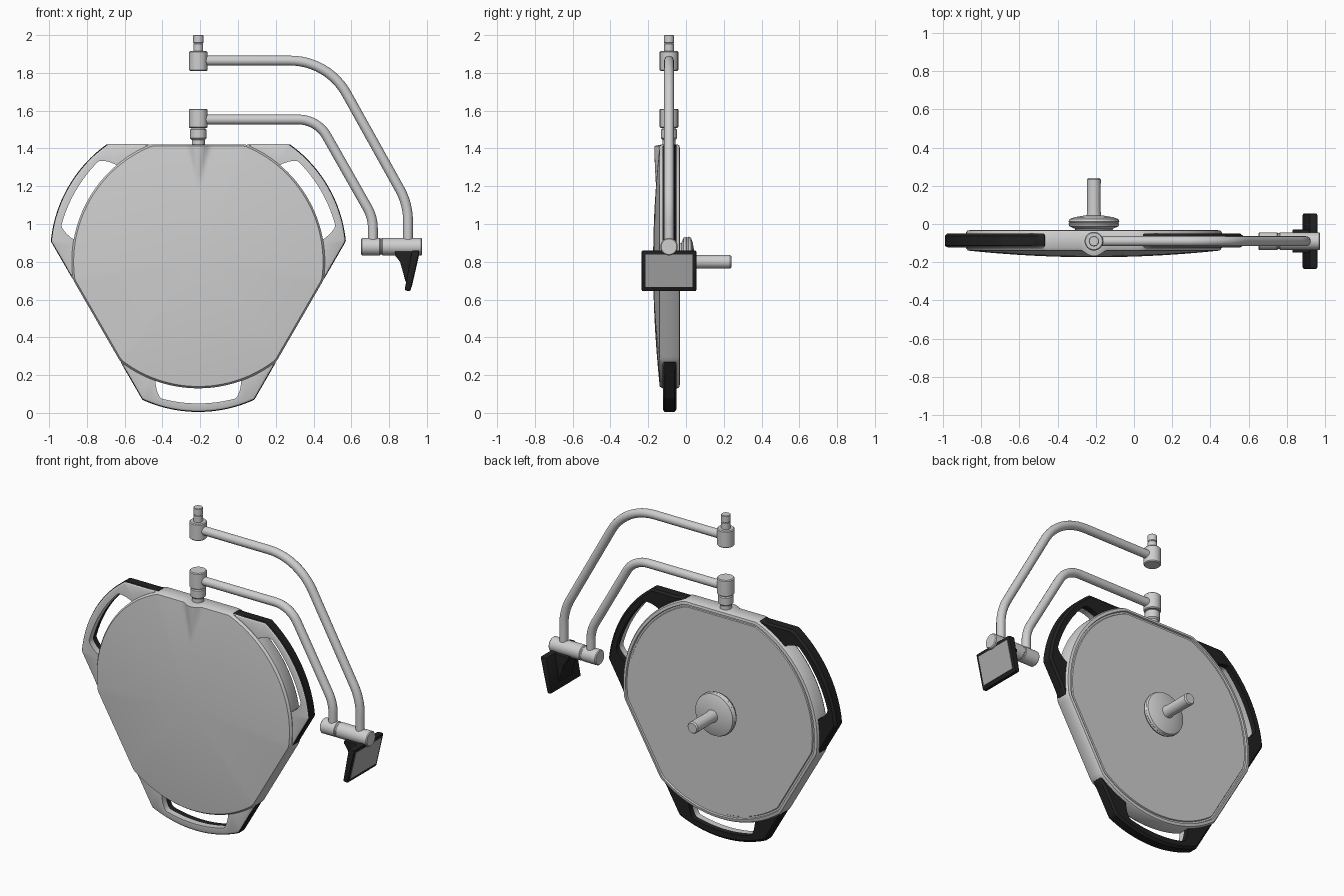
import bpy, bmesh, math
from mathutils import Vector

if "Cube" in bpy.data.objects:
    bpy.data.objects.remove(bpy.data.objects["Cube"])

CX, CZ, AXIS_Y = -0.21, 0.80, -0.09   # lamp centre and arm plane
R_DISC, R_FLAT, R_GRIP = 0.67, 0.622, 0.795


def material(name, c):
    m = bpy.data.materials.new(name)
    m.use_nodes = True
    m.diffuse_color = (c, c, c, 1)
    m.node_tree.nodes["Principled BSDF"].inputs["Base Color"].default_value = (c, c, c, 1)
    return m


LIGHT = material("light grey", 0.62)
BLACK = material("black", 0.015)
GLASS = material("screen grey", 0.42)


def finish(name, bm, mats, angle=35):
    bmesh.ops.recalc_face_normals(bm, faces=bm.faces)
    me = bpy.data.meshes.new(name)
    bm.to_mesh(me)
    bm.free()
    for m in mats:
        me.materials.append(m)
    for p in me.polygons:
        p.use_smooth = True
    me.set_sharp_from_angle(angle=math.radians(angle))
    ob = bpy.data.objects.new(name, me)
    bpy.context.collection.objects.link(ob)
    return ob


def bridge(bm, a, b, mat=0):
    n = len(a)
    for i in range(n):
        j = (i + 1) % n
        bm.faces.new((a[i], a[j], b[j], b[i])).material_index = mat


def lathe(name, profile, axis, origin, mat=LIGHT, steps=40):
    """Revolve (radius, height) points round an axis through origin."""
    bm = bmesh.new()
    turn = Vector((0, 0, 1)).rotation_difference(Vector(axis))
    rings = []
    for r, h in profile:
        rings.append([bm.verts.new(turn @ Vector((
            r * math.cos(math.tau * k / steps), r * math.sin(math.tau * k / steps), h)) + Vector(origin))
            for k in range(steps)])
    for a, b in zip(rings, rings[1:]):
        bridge(bm, a, b)
    bm.faces.new(rings[0])
    bm.faces.new(rings[-1])
    return finish(name, bm, [mat])


def cylinder(name, r, h0, h1, axis, origin, c=0.005):
    return lathe(name, [(r - c, h0), (r, h0 + c), (r, h1 - c), (r - c, h1)], axis, origin)


def tube(name, corners, radius):
    """Round pipe in the arm plane; corners are (x, z, tangent length)."""
    pts = []
    for i, (x, z, t) in enumerate(corners):
        p = Vector((x, AXIS_Y, z))
        if not t:
            pts.append(p)
            continue
        d0 = (Vector((corners[i - 1][0], AXIS_Y, corners[i - 1][1])) - p).normalized()
        d1 = (Vector((corners[i + 1][0], AXIS_Y, corners[i + 1][1])) - p).normalized()
        half = d0.angle(d1) / 2
        centre = p + (d0 + d1).normalized() * t / math.cos(half)
        a, b = p + d0 * t - centre, p + d1 * t - centre
        pts += [centre + a.slerp(b, k / 12) * a.length / a.slerp(b, k / 12).length for k in range(13)]
    cu = bpy.data.curves.new(name, "CURVE")
    cu.dimensions = "3D"
    cu.bevel_depth, cu.bevel_resolution, cu.use_fill_caps = radius, 6, True
    sp = cu.splines.new("POLY")
    sp.points.add(len(pts) - 1)
    for q, p in zip(sp.points, pts):
        q.co = (*p, 1)
    sp.use_smooth = True
    cu.materials.append(LIGHT)
    ob = bpy.data.objects.new(name, cu)
    bpy.context.collection.objects.link(ob)
    return ob


# Lamp head: a disc with three flats, domed front and recessed back panel
def disc_radius(theta):
    best = R_DISC
    for d in (90, 210, 330):
        c = math.cos(theta - math.radians(d))
        if c > 0.5:
            best = min(best, R_FLAT / c)
    return best


def dome_y(s):
    return -0.174 + 0.036 * s * s


def lamp_head():
    bm = bmesh.new()
    n = 240
    front = [(s / 20, dome_y(s / 20)) for s in range(1, 20)] + [(0.985, dome_y(0.985))]
    back = [(1, -0.125), (1, -0.045), (0.99, -0.035), (0.965, -0.032),
            (0.96, -0.042), (0.945, -0.042), (0.94, -0.036), (0.3, -0.036)]
    rings = []
    for k, (s, y) in enumerate(front + back):
        ring = []
        for i in range(n):
            t = math.tau * i / n
            r = disc_radius(t) * s
            x, z = r * math.cos(t), r * math.sin(t)
            yy = y
            # tapering swelling below the swivel
            if k < len(front) and z > 0.41:
                w = 0.06 * (z - 0.40) / 0.22
                yy -= 0.5 * w * max(0, 1 - (x / w) ** 2)
            ring.append(bm.verts.new((CX + x, yy, CZ + z)))
        rings.append(ring)
    for a, b in zip(rings, rings[1:]):
        bridge(bm, a, b)
    bm.faces.new(rings[0])
    bm.faces.new(rings[-1])
    finish("lamp_head", bm, [LIGHT])


lamp_head()


# Grips: swept section between disc edge and outer outline, open in the middle
def grip(name, direction):
    bm = bmesh.new()
    angles = sorted(set([a * 2 for a in range(-18, 19)] + [-37.5, 37.5, -15, 15, -17, 17, -19.5, 19.5,
                                                          -21.5, 21.5, -23, 23]))
    rings = []
    for a in angles:
        f = abs(a)
        outer = min(R_GRIP - 0.006 * (f / 21) ** 2, R_FLAT / math.cos(math.radians(60 - f)))
        inner = 0.655 + 0.095 * min(1, max(0, (20 - f) / 4.5)) ** 0.6
        c = min(0.014, 0.3 * (outer - inner))
        t = math.radians(direction + a)
        section = [(inner, -0.05), (outer - c, -0.05), (outer, -0.062), (outer, -0.112),
                   (outer - c * 0.4, -0.118), (outer - c, -0.122), (inner, -0.122), (inner, -0.085)]
        rings.append([bm.verts.new((CX + r * math.cos(t), y, CZ + r * math.sin(t))) for r, y in section])
    light_sides = (4, 5, 6)
    for a, b in zip(rings, rings[1:]):
        for i in range(len(a)):
            j = (i + 1) % len(a)
            face = bm.faces.new((a[i], a[j], b[j], b[i]))
            face.material_index = 1 if i in light_sides else 0
    bm.faces.new(rings[0])
    bm.faces.new(rings[-1])
    finish(name, bm, [BLACK, LIGHT])


for name, direction in (("bottom_grip", 270), ("left_grip", 30), ("right_grip", 150)):
    grip(name, direction)

# Rear hub with central handle
lathe("rear_hub", [(0.09, -0.05), (0.10, -0.025), (0.128, -0.012), (0.133, 0.0), (0.128, 0.006),
                   (0.133, 0.012), (0.128, 0.026), (0.10, 0.036), (0.045, 0.045)],
      (0, 1, 0), (CX, 0, CZ), steps=56)
lathe("rear_handle", [(0.04, 0.03), (0.035, 0.07), (0.036, 0.232), (0.03, 0.24)], (0, 1, 0), (CX, 0, CZ))

# Swivel above the lamp and the upper spindle
UP, POST = (0, 0, 1), (CX, AXIS_Y, 0)
cylinder("swivel_neck", 0.034, 1.40, 1.47, UP, POST)
cylinder("swivel_collar", 0.043, 1.445, 1.508, UP, POST, 0.009)
cylinder("swivel_socket", 0.049, 1.508, 1.61, UP, POST)
cylinder("upper_socket", 0.049, 1.81, 1.915, UP, POST)
cylinder("upper_pin_base", 0.026, 1.90, 1.955, UP, POST, 0.002)
cylinder("upper_pin", 0.027, 1.957, 2.0, UP, POST, 0.003)
cylinder("upper_pin_core", 0.023, 1.94, 1.97, UP, POST, 0.002)

# Bent arms
tube("lower_arm", [(CX, 1.553, 0), (0.42, 1.553, 0.10), (0.714, 1.035, 0.06), (0.714, 0.89, 0)], 0.026)
tube("upper_arm", [(CX, 1.865, 0), (0.477, 1.865, 0.20), (0.90, 1.106, 0.09), (0.90, 0.89, 0)], 0.026)

# Horizontal joint linking the arms
ALONG, JOINT = (1, 0, 0), (0, AXIS_Y, 0.88)
cylinder("joint_inner", 0.046, 0.652, 0.755, ALONG, JOINT)
cylinder("joint_core", 0.042, 0.74, 0.85, ALONG, JOINT)
cylinder("joint_outer", 0.046, 0.76, 0.975, ALONG, JOINT)


# Tilted control screen: side profiles extruded along y
def prism(name, profile, half, mat, bevel):
    bm = bmesh.new()
    a, b = [[bm.verts.new((x, AXIS_Y + s * half, z)) for x, z in profile] for s in (-1, 1)]
    bridge(bm, a, b)
    bm.faces.new(a)
    bm.faces.new(b)
    if bevel:
        bmesh.ops.bevel(bm, geom=bm.edges[:], offset=bevel, segments=2, affect="EDGES", profile=0.5)
    finish(name, bm, [mat])


prism("screen_case", [(0.92, 0.86), (0.962, 0.86), (0.912, 0.642), (0.882, 0.65)], 0.145, BLACK, 0.008)
prism("screen_bracket", [(0.83, 0.855), (0.94, 0.855), (0.90, 0.68), (0.885, 0.70), (0.862, 0.80), (0.83, 0.835)],
      0.06, BLACK, 0.004)
prism("screen_glass", [(0.95, 0.838), (0.9595, 0.838), (0.920, 0.666), (0.911, 0.666)], 0.125, GLASS, 0)
